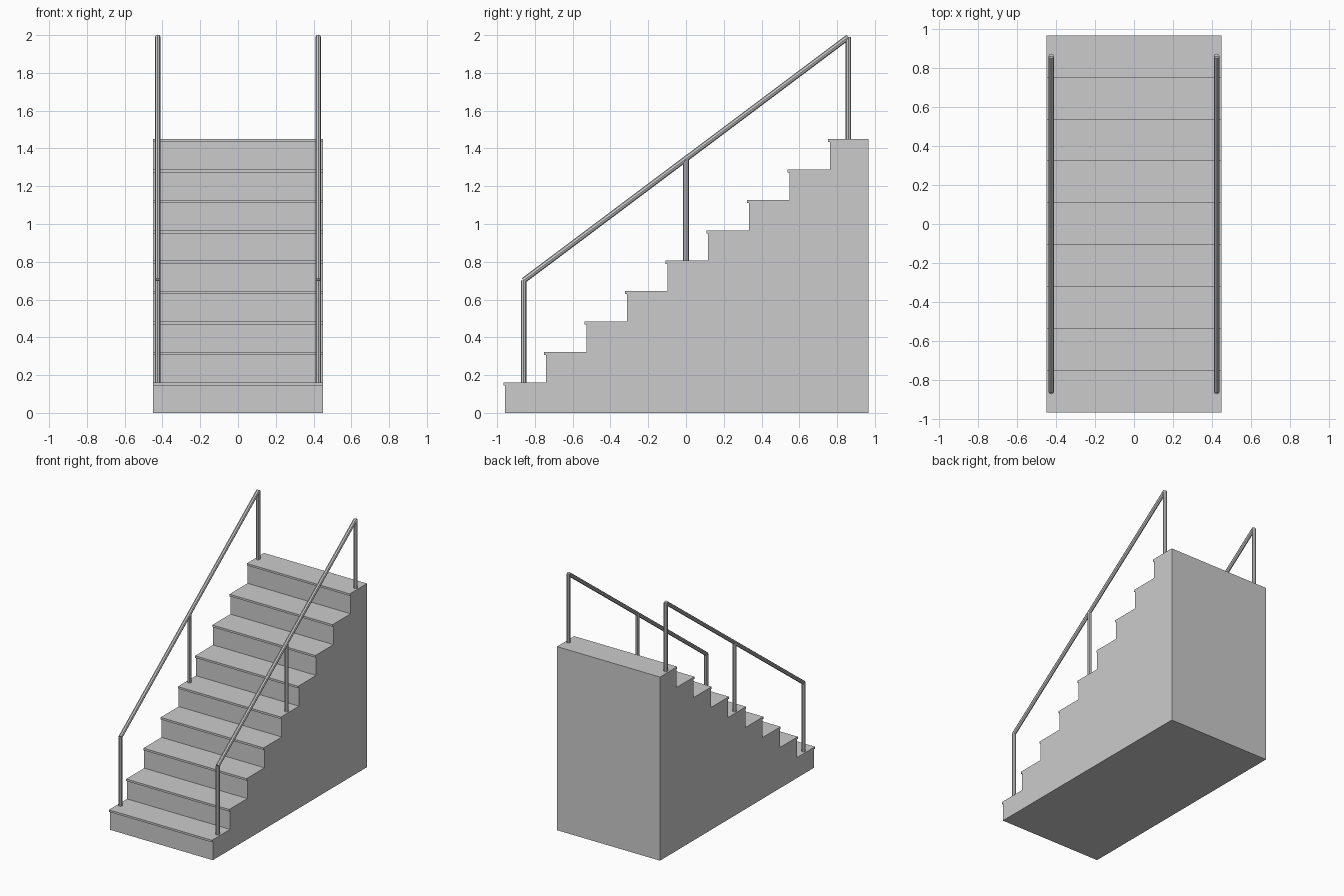
import bpy
import math
from mathutils import Vector

default = bpy.data.objects.get("Cube")
if default:
    bpy.data.objects.remove(default, do_unlink=True)

STEPS = 9
HALF_W = 0.45
DEPTH = 0.967
RUN = 2 * DEPTH / STEPS
RISE = 1.45 / STEPS
NOSE = 0.01       # tread overhang
LIP = 0.016       # tread edge thickness
RADIUS = 0.015
RAIL_X = 0.425

grey = bpy.data.materials.new("light grey")
grey.use_nodes = True
colour = (0.6, 0.6, 0.6, 1)
grey.diffuse_color = colour
grey.node_tree.nodes["Principled BSDF"].inputs["Base Color"].default_value = colour


def extrude_profile(name, profile):
    """Solid made by sweeping a (y, z) outline across the stair width."""
    n = len(profile)
    verts = [(x, y, z) for x in (-HALF_W, HALF_W) for y, z in profile]
    faces = [tuple(reversed(range(n))), tuple(range(n, 2 * n))]
    faces += [(i, (i + 1) % n, (i + 1) % n + n, i + n) for i in range(n)]
    mesh = bpy.data.meshes.new(name)
    mesh.from_pydata(verts, [], faces)
    mesh.materials.append(grey)
    obj = bpy.data.objects.new(name, mesh)
    bpy.context.collection.objects.link(obj)


def tube(name, start, end):
    """Flat-sided bar between two points."""
    a, b = Vector(start), Vector(end)
    bpy.ops.mesh.primitive_cylinder_add(
        vertices=8, radius=RADIUS, depth=(b - a).length, location=(a + b) / 2)
    obj = bpy.context.object
    obj.name = name
    if abs(b.y - a.y) > RADIUS:
        obj.rotation_euler.x = -math.atan2(b.y - a.y, b.z - a.z)
    obj.data.materials.append(grey)


# Stair body with an overhanging lip on every tread
outline = [(DEPTH, 0), (DEPTH, STEPS * RISE)]
for i in reversed(range(STEPS)):
    front = -DEPTH + i * RUN
    top = (i + 1) * RISE
    outline += [(front, top), (front, top - LIP),
                (front + NOSE, top - LIP), (front + NOSE, top - RISE)]
outline.reverse()
extrude_profile("stair_body", outline)

# Handrails with a post on the first, middle and last tread
POST_H = 0.54
for side, x in (("left", RAIL_X), ("right", -RAIL_X)):
    for label, step in (("lower", 0), ("middle", STEPS // 2), ("upper", STEPS - 1)):
        y = -DEPTH + (step + 0.5) * RUN
        z = (step + 1) * RISE
        tube(f"{side}_{label}_post", (x, y, z), (x, y, z + POST_H))
    reach = DEPTH - RUN / 2
    low = RISE + POST_H
    tube(f"{side}_handrail", (x, -reach, low), (x, reach, STEPS * RISE + POST_H))
